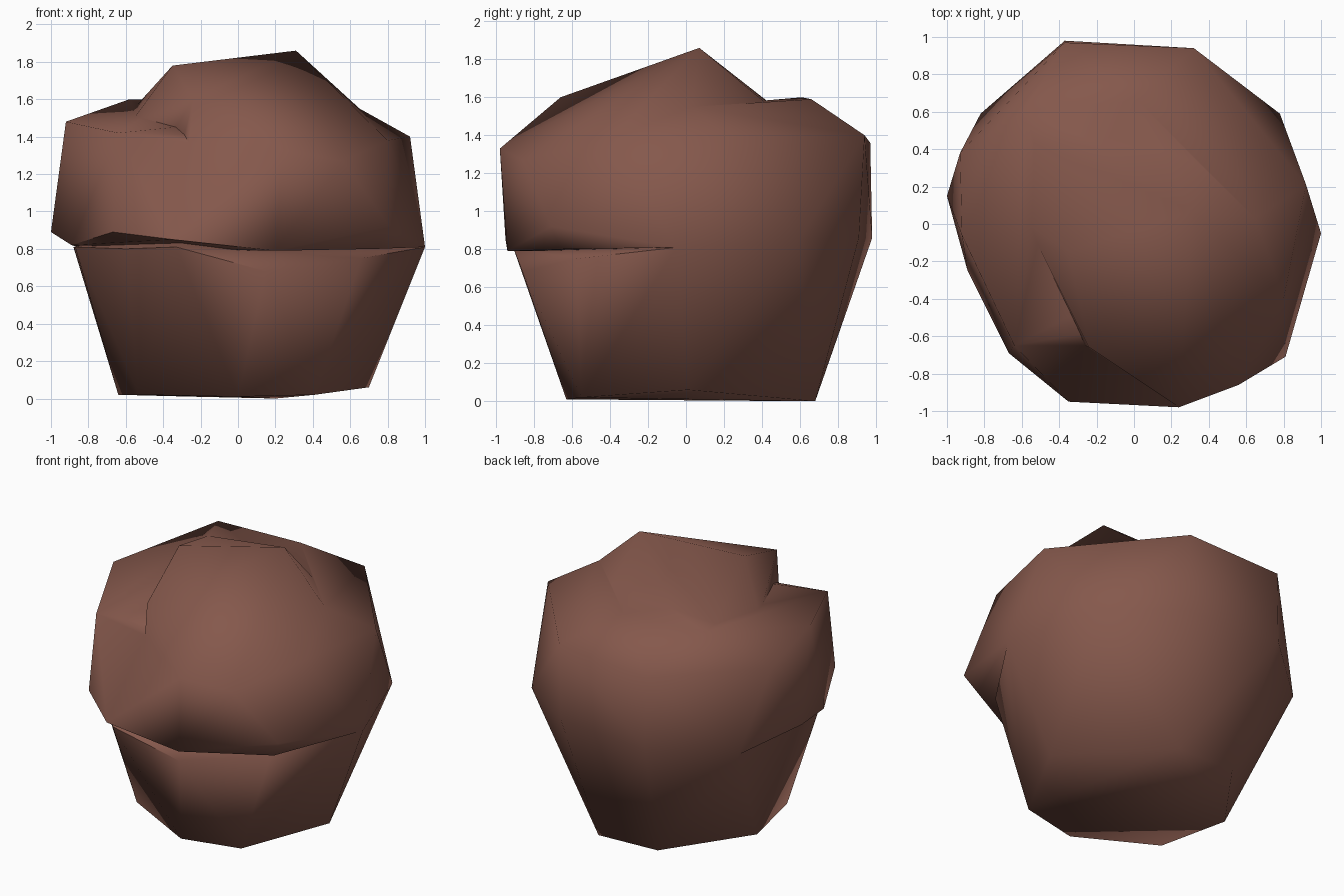
import bpy, bmesh, math

if "Cube" in bpy.data.objects:
    bpy.data.objects.remove(bpy.data.objects["Cube"])

# One flat brown for the whole boulder
brown = bpy.data.materials.new("reddish brown stone")
brown.diffuse_color = (0.235, 0.098, 0.072, 1)
brown.use_nodes = True
brown.node_tree.nodes["Principled BSDF"].inputs["Base Color"].default_value = brown.diffuse_color


def hull(name, points):
    """Faceted stone chunk: convex hull of a few corner points."""
    bm = bmesh.new()
    for p in points:
        bm.verts.new(p)
    bmesh.ops.convex_hull(bm, input=bm.verts[:])
    bmesh.ops.delete(bm, geom=[v for v in bm.verts if not v.link_faces], context='VERTS')
    bmesh.ops.recalc_face_normals(bm, faces=bm.faces[:])
    mesh = bpy.data.meshes.new(name)
    bm.to_mesh(mesh)
    bm.free()
    mesh.materials.append(brown)
    ob = bpy.data.objects.new(name, mesh)
    bpy.context.collection.objects.link(ob)
    return ob


def fuse(base, other):
    """Boolean union of another chunk into the base."""
    mod = base.modifiers.new("fuse", 'BOOLEAN')
    mod.operation = 'UNION'
    mod.solver = 'EXACT'
    mod.object = other
    bpy.context.view_layer.objects.active = base
    bpy.ops.object.modifier_apply(modifier=mod.name)
    bpy.data.objects.remove(other)


# Corner rings shared by the chunks
foot = [(.70, .01, .06), (.41, -.55, .02), (0, -.63, .01), (-.53, -.36, .02),
        (-.64, .13, .02), (-.25, .67, .01), (.20, .68, 0)]
back_rim = [(1, -.05, .81), (-.82, .59, .80), (-.37, .98, .86), (.33, .91, .86), (.78, .59, .84)]
inset_rim = [(.66, -.58, .75), (.15, -.86, .68), (-.33, -.91, .81), (-.60, -.62, .80),
             (-.87, -.22, .81), (-.88, 0, .81)]
front_rim = [(.81, -.71, .92), (.74, -.66, .80), (.20, -.94, .79), (-.35, -.95, .85),
             (-.67, -.69, .89), (-.89, -.25, .82), (-1, .15, .89)]
shoulder = [(.92, .21, 1.40), (.80, -.40, 1.38), (-.27, -.65, 1.37), (-.64, -.65, 1.42),
            (-.92, -.06, 1.48), (-.93, .38, 1.36), (-.37, .97, 1.36), (.32, .94, 1.40),
            (.65, .03, 1.55), (.02, .66, 1.59), (-.58, .61, 1.60)]

# Belly of the boulder, overhanging the base at the front and left
rock = hull("boulder", back_rim + front_rim + shoulder)

# Tapered base, set back under the front overhang
base = hull("boulder_base", foot + back_rim + inset_rim + [(0, 0, 1.1)])

# Raised front slab: peak, notch wall on the left and bulging front
crown = hull("boulder_crown", [
    (.31, .07, 1.86), (-.35, -.15, 1.78), (-.24, -.66, 1.60), (-.26, -.65, 1.35),
    (.24, -.98, 1.33), (.56, -.86, 1.27), (.81, -.71, .92), (.20, -.94, .79),
    (-.57, 0, 1.48), (.65, .03, 1.55), (.80, -.40, 1.38),
    (.12, .31, 1.66), (.12, .42, 1.57), (.36, .34, 1.54), (-.54, .45, 1.57),
    (0, .3, 1.3), (0, 0, .9)])

# Slanted brow below the notch, joining slab and belly
brow = hull("boulder_brow", [(-.26, -.65, 1.37), (.24, -.98, 1.33), (-.35, -.95, .85),
                             (.20, -.94, .79), (-.67, -.69, .89), (0, -.4, 1)])

for chunk in (base, crown, brow):
    fuse(rock, chunk)

# Clean slivers, then soft shading with only the hardest edges kept
bm = bmesh.new()
bm.from_mesh(rock.data)
bmesh.ops.remove_doubles(bm, verts=bm.verts[:], dist=0.02)
bm.to_mesh(rock.data)
bm.free()
rock.select_set(True)
bpy.context.view_layer.objects.active = rock
bpy.ops.object.shade_smooth_by_angle(angle=math.radians(65))
